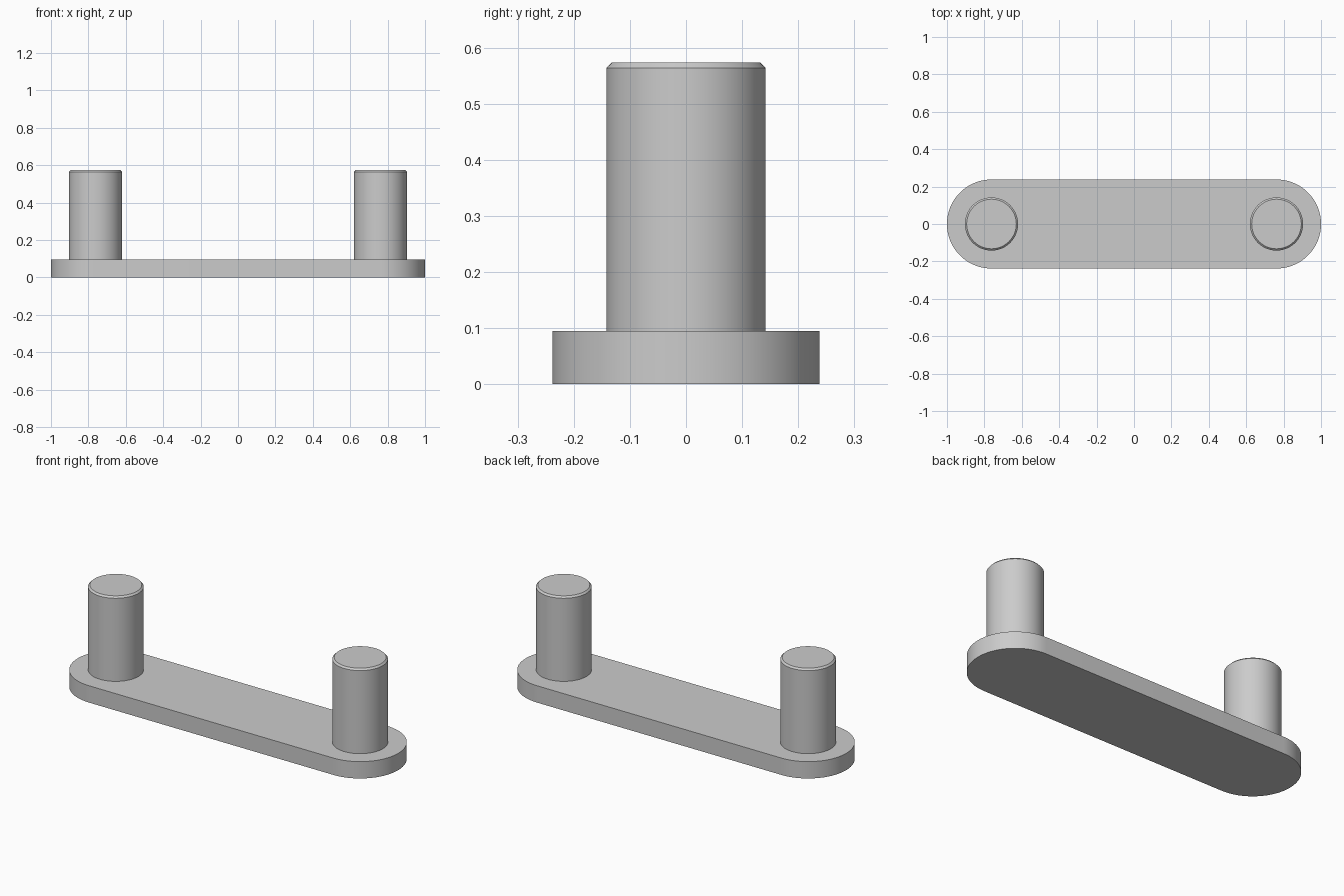
import bpy, bmesh, math

cube = bpy.data.objects.get("Cube")
if cube:
    bpy.data.objects.remove(cube, do_unlink=True)

END_X = 0.762      # pin axis distance from centre
PLATE_R = 0.238
PLATE_H = 0.095
PIN_R = 0.142
PIN_TOP = 0.573
CHAMFER = 0.0095

steel = bpy.data.materials.new("plain grey steel")
steel.use_nodes = True
grey = (0.6, 0.6, 0.6, 1)
steel.diffuse_color = grey
steel.node_tree.nodes["Principled BSDF"].inputs["Base Color"].default_value = grey


def finish(name, bm):
    bmesh.ops.recalc_face_normals(bm, faces=bm.faces)
    mesh = bpy.data.meshes.new(name)
    bm.to_mesh(mesh)
    bm.free()
    mesh.materials.append(steel)
    obj = bpy.data.objects.new(name, mesh)
    bpy.context.collection.objects.link(obj)
    bpy.ops.object.select_all(action="DESELECT")
    obj.select_set(True)
    bpy.context.view_layer.objects.active = obj
    bpy.ops.object.shade_smooth_by_angle(angle=math.radians(30))
    return obj


def link_plate():
    # Stadium outline, extruded upwards
    bm = bmesh.new()
    steps = 48
    outline = []
    for side in (1, -1):
        for i in range(steps + 1):
            a = math.pi * (i / steps - 0.5)
            outline.append(bm.verts.new((side * (END_X + PLATE_R * math.cos(a)),
                                         side * PLATE_R * math.sin(a), 0)))
    base = bm.faces.new(outline)
    top = bmesh.ops.extrude_face_region(bm, geom=[base], use_keep_orig=True)
    verts = [g for g in top["geom"] if isinstance(g, bmesh.types.BMVert)]
    bmesh.ops.translate(bm, vec=(0, 0, PLATE_H), verts=verts)
    finish("link_plate", bm)


def pin(name, x):
    # Cylinder seated on the plate, with a chamfered top rim
    bm = bmesh.new()
    bmesh.ops.create_cone(bm, cap_ends=True, segments=96, radius1=PIN_R,
                          radius2=PIN_R, depth=PIN_TOP - PLATE_H)
    bmesh.ops.translate(bm, vec=(x, 0, (PIN_TOP + PLATE_H) / 2), verts=bm.verts)
    rim = [e for e in bm.edges if all(v.co.z > PIN_TOP - 0.001 for v in e.verts)]
    bmesh.ops.bevel(bm, geom=rim, offset=CHAMFER, segments=1, affect="EDGES")
    finish(name, bm)


link_plate()
pin("left_pin", END_X)
pin("right_pin", -END_X)
